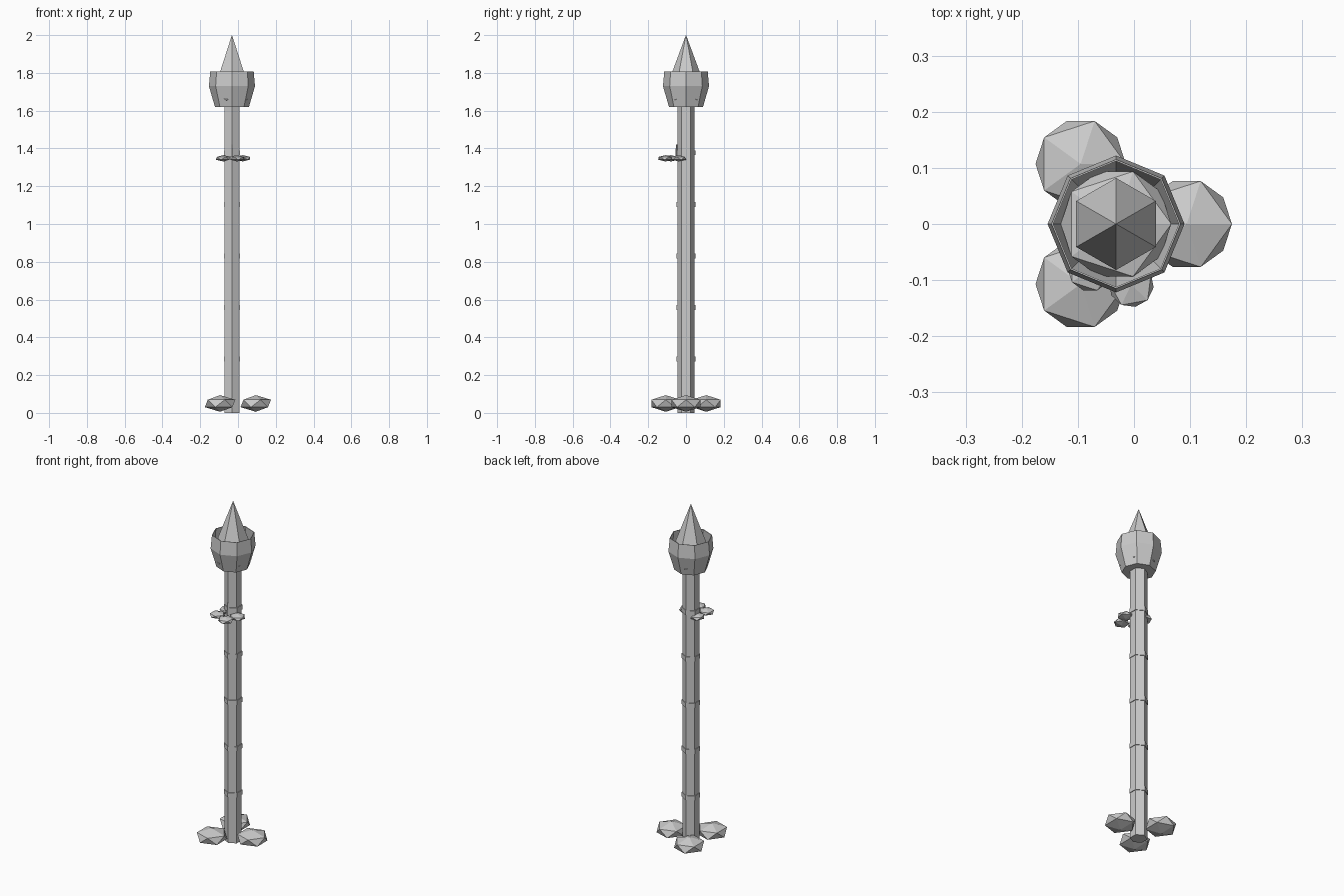
import bpy
import math

cube = bpy.data.objects.get("Cube")
if cube:
    bpy.data.objects.remove(cube, do_unlink=True)

AXIS_X = -0.032
stone = bpy.data.materials.new("pale_grey")
stone.use_nodes = True
GREY = (0.6, 0.6, 0.6, 1)
stone.diffuse_color = GREY
stone.node_tree.nodes["Principled BSDF"].inputs["Base Color"].default_value = GREY


def lathe(name, profile, sides, turn=0.0, x=AXIS_X, y=0.0, caps=(True, True)):
    """Flat-sided solid from a list of (radius, height) rings."""
    verts, faces = [], []
    for r, z in profile:
        for i in range(sides):
            a = turn + math.tau * i / sides
            verts.append((r * math.cos(a), r * math.sin(a), z))
    for k in range(len(profile) - 1):
        for i in range(sides):
            j = (i + 1) % sides
            a, b = k * sides, (k + 1) * sides
            faces.append((a + i, a + j, b + j, b + i))
    if caps[0]:
        faces.append(tuple(reversed(range(sides))))
    if caps[1]:
        faces.append(tuple(range(len(verts) - sides, len(verts))))
    mesh = bpy.data.meshes.new(name)
    mesh.from_pydata(verts, [], faces)
    mesh.materials.append(stone)
    ob = bpy.data.objects.new(name, mesh)
    ob.location = (x, y, 0)
    bpy.context.collection.objects.link(ob)
    return ob


def pebble(name, x, y, z, radius, half_height, turn=0.0):
    """Squashed icosahedron."""
    bpy.ops.mesh.primitive_ico_sphere_add(subdivisions=1, radius=1, location=(x, y, z))
    ob = bpy.context.object
    ob.name = name
    ob.scale = (radius, radius, half_height)
    ob.rotation_euler.z = turn
    ob.data.materials.append(stone)


# Hexagonal shaft, corners to front and back
POINT = math.pi / 2
lathe("shaft", [(0.046, 0.0), (0.046, 1.63)], 6, POINT)

# Collars around the shaft
for n in range(5):
    z = 0.285 + 0.273 * n
    lathe("collar_%d" % (n + 1), [(0.05, z - 0.013), (0.05, z + 0.013)], 6, POINT)

# Open bowl: outer wall, rim and inner wall
lathe("bowl", [(0.09, 1.62), (0.122, 1.73), (0.115, 1.808),
               (0.112, 1.808), (0.119, 1.73), (0.093, 1.635)], 8)

# Bed inside the bowl and the spike standing on it
pebble("bowl_bed", AXIS_X, 0, 1.672, 0.11, 0.036)
lathe("spike", [(0.06, 1.66), (0.082, 1.78), (0.0005, 2.0)], 6, POINT)

# Three foot stones
for n, (x, y) in enumerate([(0.094, 0), (-0.095, 0.107), (-0.095, -0.107)]):
    pebble("foot_stone_%d" % (n + 1), x, y, 0.05, 0.09, 0.044)

# Cluster of small leaves part way up, with a thin stem
for n, (x, y) in enumerate([(-0.078, -0.08), (-0.005, -0.108),
                            (0.025, -0.04), (-0.072, 0.0)]):
    pebble("leaf_%d" % (n + 1), x, y, 1.348, 0.045, 0.017, 0.5 * n)
lathe("leaf_stem", [(0.005, 1.34), (0.004, 1.42)], 4, 0, AXIS_X, -0.05)
